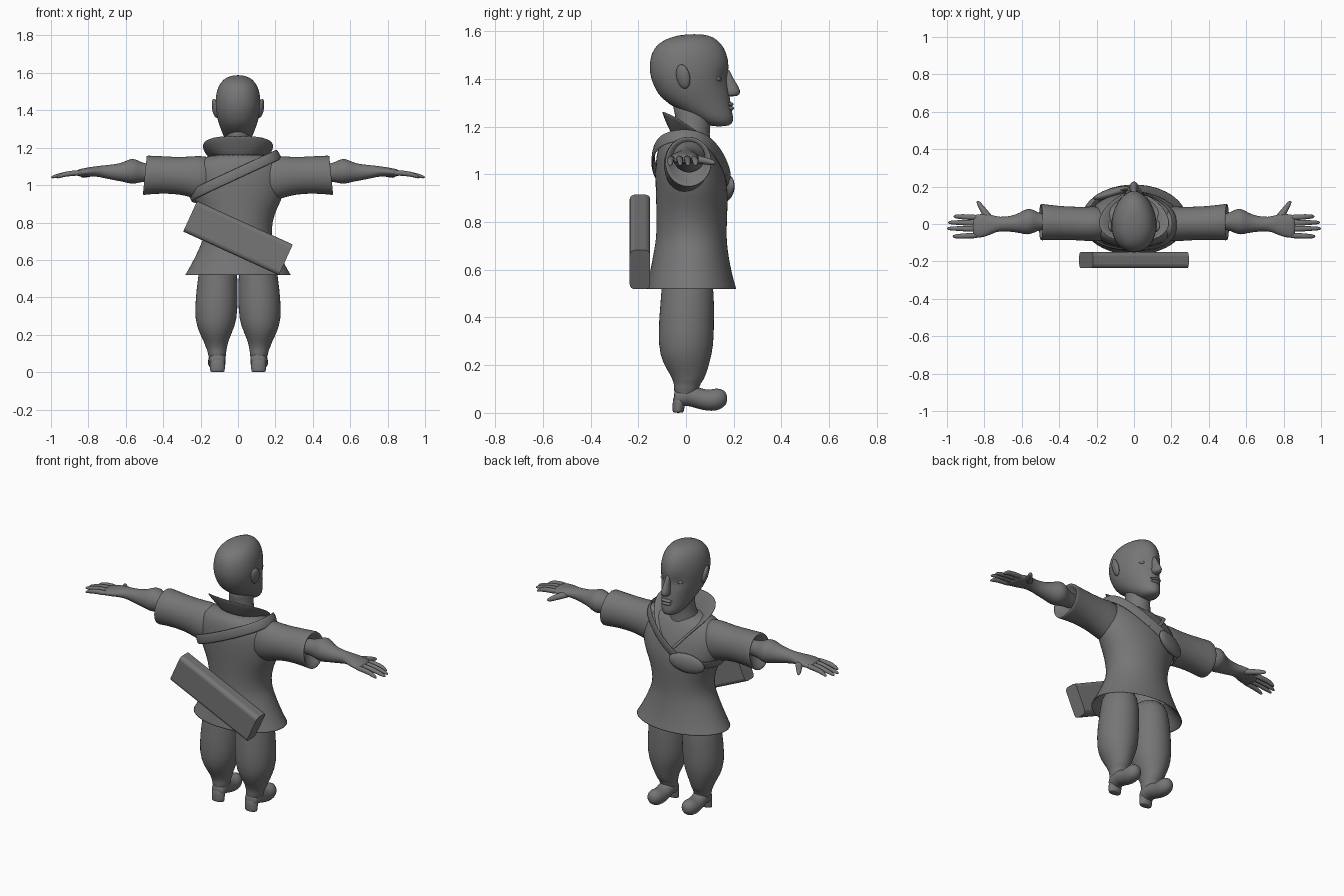
import bpy, bmesh, math
from mathutils import Vector, Euler

AXES = {'z': (0, 1, 2), 'x': (1, 2, 0), 'y': (0, 2, 1)}
GREY = bpy.data.materials.new("dark_grey")
GREY.diffuse_color = (.18, .18, .18, 1)


def finish(name, bm, mirror=False, subsurf=1, thick=0):
    bmesh.ops.recalc_face_normals(bm, faces=bm.faces)
    me = bpy.data.meshes.new(name)
    bm.to_mesh(me)
    bm.free()
    me.materials.append(GREY)
    for p in me.polygons:
        p.use_smooth = True
    ob = bpy.data.objects.new(name, me)
    bpy.context.collection.objects.link(ob)
    if mirror:
        ob.modifiers.new("Mirror", 'MIRROR').use_mirror_merge = False
    if thick:
        m = ob.modifiers.new("Solidify", 'SOLIDIFY')
        m.thickness, m.offset = thick, 0
    if subsurf:
        m = ob.modifiers.new("Subsurf", 'SUBSURF')
        m.levels = m.render_levels = subsurf
    return ob


def loft(name, axis, rings, mirror=False, n=20, egg=0.0, cap0=True, cap1=True, shape=None):
    """Rings are (position along axis, centre a, centre b, radius a, radius b)."""
    ia, ib, it = AXES[axis]
    bm = bmesh.new()
    loops = []
    for t, ca, cb, ra, rb in rings:
        loop = []
        for i in range(n):
            w = 2 * math.pi * i / n
            co = Vector((0, 0, 0))
            co[it] = t
            co[ia] = ca + ra * math.cos(w) * (1 - egg * math.sin(w))
            co[ib] = cb + rb * math.sin(w)
            loop.append(bm.verts.new(shape(co) if shape else co))
        loops.append(loop)
    for p, q in zip(loops, loops[1:]):
        for i in range(n):
            j = (i + 1) % n
            bm.faces.new((p[i], p[j], q[j], q[i]))
    if cap0:
        bm.faces.new(loops[0])
    if cap1:
        bm.faces.new(loops[-1])
    return finish(name, bm, mirror)


def strip(name, pairs, closed, thick, mirror=False):
    bm = bmesh.new()
    v = [(bm.verts.new(a), bm.verts.new(b)) for a, b in pairs]
    if closed:
        v.append(v[0])
    for (a, b), (c, d) in zip(v, v[1:]):
        bm.faces.new((a, c, d, b))
    return finish(name, bm, mirror, 2, thick)


def ball(name, loc, size, mirror=False, rot=(0, 0, 0)):
    bm = bmesh.new()
    bmesh.ops.create_uvsphere(bm, u_segments=16, v_segments=10, radius=1)
    r = Euler(rot).to_matrix()
    for v in bm.verts:
        v.co = r @ Vector(a * b for a, b in zip(v.co, size)) + Vector(loc)
    return finish(name, bm, mirror, 0)


# Head: egg-shaped sections with dented eye sockets
def sockets(co):
    if co.y > 0.05:
        d = ((abs(co.x) - 0.045) / 0.03) ** 2 + ((co.z - 1.40) / 0.025) ** 2
        co.y -= 0.022 * math.exp(-d)
    return co


HEAD = [(1.20, .10, .18, .03), (1.222, .06, .203, .06), (1.27, -.035, .192, .08),
        (1.32, -.108, .185, .1), (1.36, -.13, .18, .112), (1.40, -.148, .178, .119),
        (1.45, -.156, .183, .122), (1.51, -.147, .172, .113), (1.55, -.118, .148, .093),
        (1.577, -.065, .115, .062), (1.588, 0, .07, .02)]
loft("head", 'z', [(z, 0, (b + f) / 2, rx, (f - b) / 2) for z, b, f, rx in HEAD],
     n=28, egg=.12, shape=sockets)
loft("neck", 'z', [(1.04, 0, .02, .11, .10), (1.14, 0, .015, .085, .085),
                   (1.2, 0, .03, .066, .07), (1.25, 0, .035, .064, .08), (1.32, 0, .03, .06, .10)])
loft("nose", 'z', [(1.45, 0, .165, .014, .014), (1.39, 0, .18, .015, .024),
                   (1.345, 0, .196, .028, .043), (1.325, 0, .186, .022, .028)], n=12)
ball("upper_lip", (0, .184, 1.294), (.036, .016, .009))
ball("lower_lip", (0, .184, 1.277), (.030, .017, .010))
ball("eyelid", (.048, .134, 1.40), (.026, .014, .012), True)
ball("ear", (.122, -.012, 1.41), (.015, .03, .052), True, (0.15, 0.2, -0.3))

# Tunic: flared skirt, pinched waist, hollow underneath
TUNIC = [(.64, -.10, .12, .19), (.53, -.15, .195, .265), (.517, -.168, .214, .287),
         (.52, -.167, .212, .284), (.56, -.158, .20, .26), (.62, -.146, .186, .228),
         (.68, -.135, .176, .20), (.73, -.126, .171, .181), (.80, -.124, .172, .183),
         (.88, -.126, .176, .21), (.94, -.128, .176, .245), (1.02, -.13, .162, .255),
         (1.08, -.125, .138, .25), (1.13, -.112, .11, .22), (1.17, -.085, .08, .14)]
loft("tunic", 'z', [(z, 0, (b + f) / 2, rx, (f - b) / 2) for z, b, f, rx in TUNIC],
     n=28, cap0=False)


# Sleeves with a slanted, turned-in cuff
def slant(co):
    if co.x > .4:
        co.x += (1.05 - co.z) * .1
    return co


loft("sleeve", 'x', [(.12, 0, 1.03, .095, .13), (.22, 0, 1.04, .095, .118),
                     (.30, .002, 1.05, .09, .10), (.40, .006, 1.055, .091, .10),
                     (.485, .01, 1.053, .098, .106), (.502, .01, 1.052, .10, .108),
                     (.497, .01, 1.052, .086, .092), (.45, .01, 1.06, .05, .055)],
     True, shape=slant)

# Forearm flowing into a flat palm
loft("forearm", 'x', [(.42, .01, 1.065, .04, .045), (.50, .012, 1.067, .042, .047),
                      (.535, .014, 1.072, .062, .062), (.57, .014, 1.075, .074, .071),
                      (.61, .006, 1.07, .054, .053), (.66, 0, 1.068, .042, .043),
                      (.72, 0, 1.072, .036, .034), (.76, -.002, 1.074, .052, .027),
                      (.80, -.008, 1.07, .063, .025), (.845, -.012, 1.066, .064, .021),
                      (.865, -.012, 1.064, .055, .014)], True)
for name, y0, y1, tip in (("index", .034, .040, .965), ("middle", .004, .008, .995),
                          ("ring", -.028, -.024, 1.0), ("little", -.06, -.066, .97)):
    loft(name + "_finger", 'x', [(.82, y0, 1.066, .017, .016), (.89, (y0 + y1) / 2, 1.064, .0165, .016),
                                 (.94, y1, 1.055, .014, .014), (tip - .012, y1, 1.045, .011, .010),
                                 (tip, y1, 1.041, .006, .005)], True, n=8)
loft("thumb", 'y', [(.01, .765, 1.068, .035, .02), (.05, .787, 1.063, .027, .019),
                    (.085, .812, 1.056, .02, .017), (.113, .83, 1.05, .014, .013),
                    (.124, .836, 1.048, .007, .007)], True, n=8)

# Baggy trousers and curled boots
loft("trouser_leg", 'z', [(.64, .105, 0, .09, .10), (.50, .108, .008, .108, .112),
                          (.40, .114, .002, .114, .117), (.28, .118, 0, .115, .118),
                          (.21, .12, 0, .088, .10), (.155, .117, .01, .062, .073),
                          (.13, .115, .007, .058, .062), (.12, .113, .004, .050, .054),
                          (.05, .11, -.004, .046, .048)], True)
loft("boot", 'y', [(-.052, .11, .06, .03, .035), (-.035, .11, .065, .042, .045),
                   (.0, .111, .078, .046, .044), (.04, .112, .067, .046, .048),
                   (.085, .113, .05, .048, .042), (.13, .114, .057, .049, .050),
                   (.16, .114, .06, .034, .036), (.173, .114, .06, .014, .016)], True)
loft("heel", 'z', [(0, .11, -.033, .038, .022), (.006, .11, -.033, .041, .025),
                   (.04, .11, -.03, .042, .027), (.08, .11, -.025, .042, .03)], True, n=12)

# Open flared collar running down to a V on the chest
TOP = [(0, -.105, 1.268), (.12, -.09, 1.266), (.198, -.03, 1.237), (.19, .05, 1.18),
       (.12, .13, 1.11), (.03, .178, .99)]
LOW = [(0, -.05, 1.15), (.07, -.04, 1.15), (.11, 0, 1.15), (.10, .07, 1.12),
       (.055, .135, 1.05), (0, .172, .985)]
half = list(zip(TOP, LOW))
flip = [tuple((-x, y, z) for x, y, z in p) for p in half[:0:-1]]
strip("collar", flip + half, False, .012)

# Shoulder strap wrapping the chest diagonally
PATH = [(-.275, .02, .93), (-.215, -.11, .965), (-.03, -.145, 1.05), (.12, -.132, 1.12),
        (.2, -.085, 1.155), (.225, 0, 1.17), (.2, .085, 1.15), (.11, .145, 1.08),
        (0, .178, 1.0), (-.1, .182, .95), (-.2, .13, .925)]
pts = [Vector(p) for p in PATH]
pairs = []
for i, p in enumerate(pts):
    tangent = pts[(i + 1) % len(pts)] - pts[i - 1]
    width = tangent.cross(p - Vector((-.03, .02, 1.03))).normalized() * .03
    pairs.append((p + width, p - width))
strip("strap", pairs, True, .014)
ball("strap_disc", (-.12, .165, .94), (.105, .026, .055), rot=(0, -.2, .3))

# Slanted case carried on the back
bpy.ops.mesh.primitive_cube_add(size=1, location=(0, -.193, .717), rotation=(0, math.radians(24.5), 0))
case = bpy.context.object
case.name = "back_case"
case.scale = (.562, .086, .18)
bpy.ops.object.transform_apply(location=False, rotation=False, scale=True)
case.data.materials.append(GREY)
for e in case.data.edges:  # round only the long edges
    a, b = (case.data.vertices[i].co for i in e.vertices)
    if abs(a.x - b.x) > .3:
        e_weight = case.data.attributes.get("bevel_weight_edge") or \
            case.data.attributes.new("bevel_weight_edge", 'FLOAT', 'EDGE')
        e_weight.data[e.index].value = 1
bev = case.modifiers.new("Bevel", 'BEVEL')
bev.limit_method, bev.width, bev.segments = 'WEIGHT', .022, 4
bpy.ops.object.shade_smooth_by_angle()
